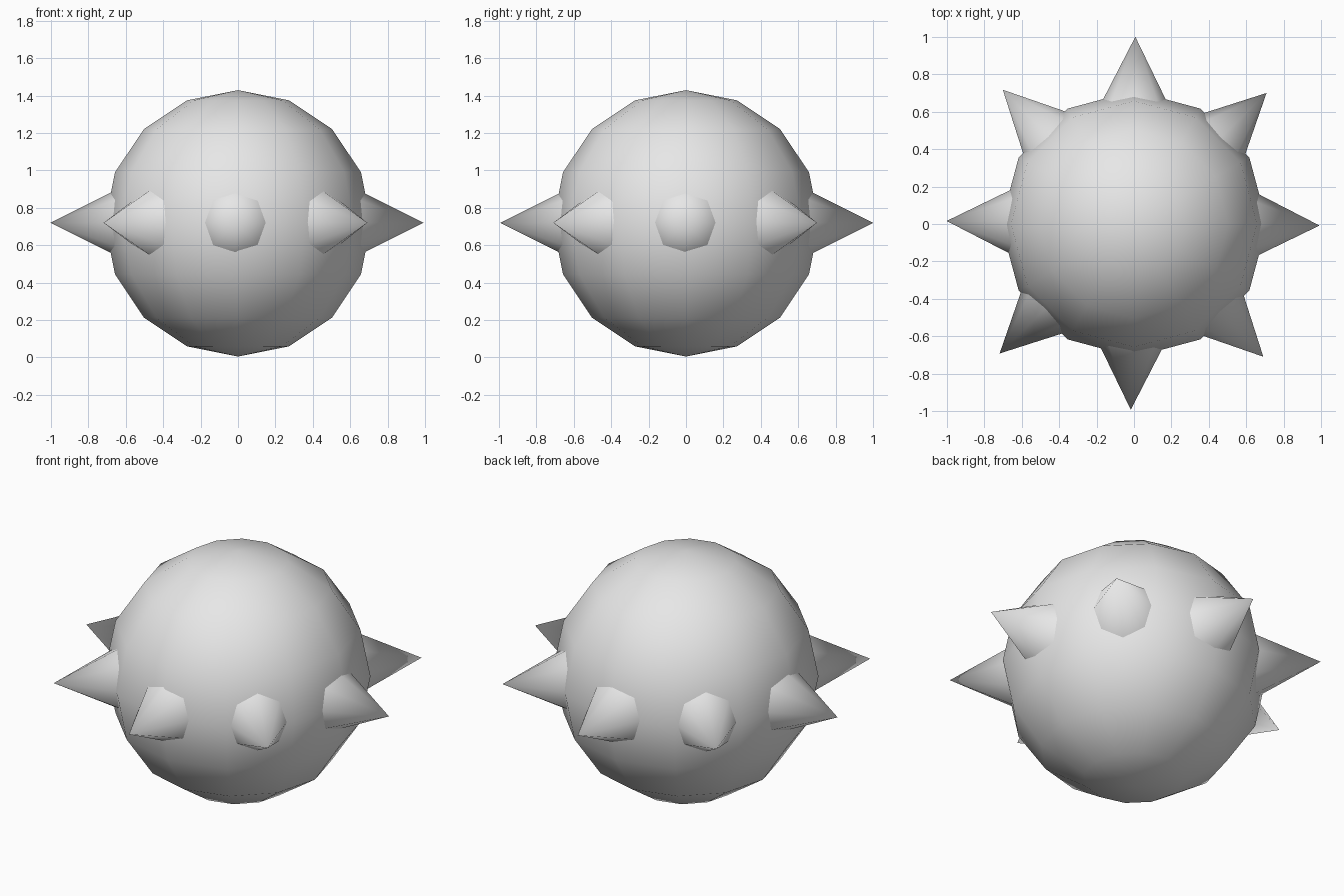
import bpy, math
from mathutils import Vector

cube = bpy.data.objects.get("Cube")
if cube:
    bpy.data.objects.remove(cube, do_unlink=True)

RADIUS = 0.712
SPIKE_LENGTH = 0.5
CENTRE = Vector((0, 0, 0.717))

grey = bpy.data.materials.new("light_grey")
grey.use_nodes = True
grey.diffuse_color = (0.8, 0.8, 0.8, 1)
grey.node_tree.nodes["Principled BSDF"].inputs["Base Color"].default_value = (0.8, 0.8, 0.8, 1)


def finish(name):
    obj = bpy.context.object
    obj.name = name
    obj.data.materials.append(grey)
    bpy.ops.object.shade_smooth_by_angle(angle=math.radians(60))


# Round body
bpy.ops.mesh.primitive_uv_sphere_add(segments=12, ring_count=8, radius=RADIUS, location=CENTRE)
finish("body")

# Ring of eight spikes around the middle, turned very slightly
for i in range(8):
    angle = i * math.tau / 8 - math.radians(0.7)
    direction = Vector((math.cos(angle), math.sin(angle), 0))
    bpy.ops.mesh.primitive_cone_add(
        vertices=8, radius1=SPIKE_LENGTH / 2, radius2=0, depth=SPIKE_LENGTH,
        location=CENTRE + direction * (0.997 - SPIKE_LENGTH / 2) + Vector((-0.005, 0.004, 0.003)),
        rotation=(0, math.pi / 2, angle))
    finish(f"spike_{i + 1}")
